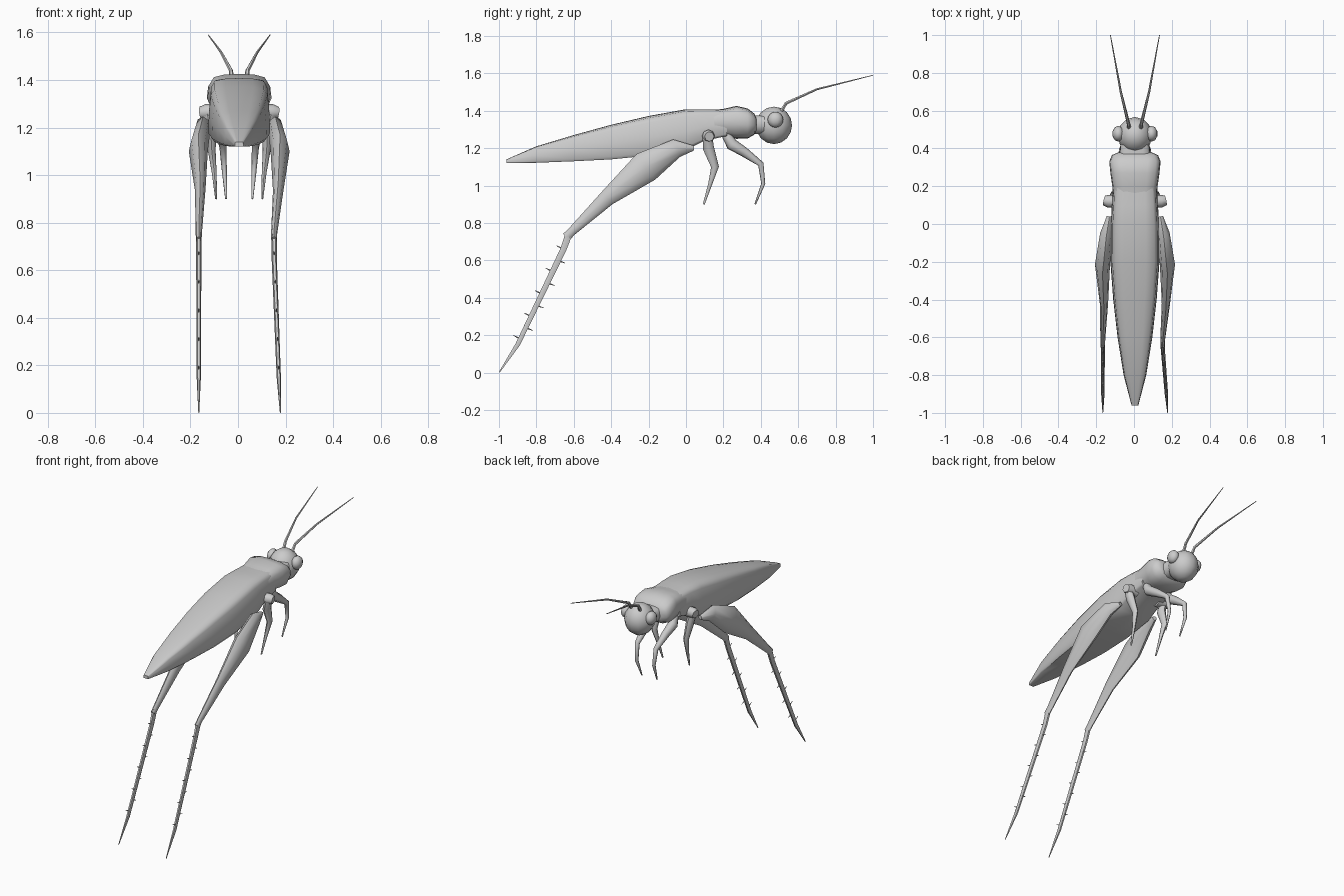
import bpy, bmesh, math
from mathutils import Vector, Matrix

cube = bpy.data.objects.get("Cube")
if cube:
    bpy.data.objects.remove(cube, do_unlink=True)

MID = 0.005  # body centre line

grey = bpy.data.materials.new("plain_grey")
grey.use_nodes = True
grey.diffuse_color = (0.6, 0.6, 0.6, 1)
grey.node_tree.nodes["Principled BSDF"].inputs["Base Color"].default_value = (0.6, 0.6, 0.6, 1)


def finish(name, bm, angle=50):
    bmesh.ops.recalc_face_normals(bm, faces=bm.faces)
    mesh = bpy.data.meshes.new(name)
    bm.to_mesh(mesh)
    bm.free()
    mesh.materials.append(grey)
    obj = bpy.data.objects.new(name, mesh)
    bpy.context.collection.objects.link(obj)
    bpy.ops.object.select_all(action='DESELECT')
    obj.select_set(True)
    bpy.context.view_layer.objects.active = obj
    bpy.ops.object.shade_smooth_by_angle(angle=math.radians(angle))
    return obj


def loft(bm, rings):
    """Skin a list of closed rings of points and cap both ends."""
    loops = [[bm.verts.new(p) for p in ring] for ring in rings]
    for a, b in zip(loops, loops[1:]):
        for i in range(len(a)):
            j = (i + 1) % len(a)
            bm.faces.new((a[i], a[j], b[j], b[i]))
    bm.faces.new(loops[0])
    bm.faces.new(loops[-1])


def hull(name, stations, half_section, angle=50):
    """Stations are (y, half width, bottom, top); the section is mirrored."""
    section = half_section + [(-x, z) for x, z in reversed(half_section) if x > 0]
    bm = bmesh.new()
    loft(bm, [[(MID + x * w, y, lo + z * (hi - lo)) for x, z in section]
              for y, w, lo, hi in stations])
    return finish(name, bm, angle)


def limb(name, path, sides=8):
    """Path entries are (x, y, z, side radius, depth radius)."""
    bm = bmesh.new()
    pts = [Vector(p[:3]) for p in path]
    rings = []
    for i, p in enumerate(path):
        t = (pts[min(i + 1, len(pts) - 1)] - pts[max(i - 1, 0)]).normalized()
        ref = Vector((1, 0, 0)) if abs(t.x) < 0.9 else Vector((0, 1, 0))
        u = (ref - t * ref.dot(t)).normalized()
        v = t.cross(u)
        rings.append([pts[i] + u * p[3] * math.cos(a) + v * p[4] * math.sin(a)
                      for a in (math.tau * k / sides for k in range(sides))])
    loft(bm, rings)
    return finish(name, bm)


def ball(name, centre, size, segments, rows, turn=0):
    bm = bmesh.new()
    mat = (Matrix.Translation(centre) @ Matrix.Rotation(turn, 4, 'Y')
           @ Matrix.Diagonal((*size, 1)))
    bmesh.ops.create_uvsphere(bm, u_segments=segments, v_segments=rows, radius=1, matrix=mat)
    return finish(name, bm)


# Folded wings and abdomen
hull("folded_wings", [
    (-0.96, 0.018, 1.12, 1.14), (-0.8, 0.06, 1.122, 1.21), (-0.6, 0.092, 1.13, 1.27),
    (-0.4, 0.115, 1.14, 1.325), (-0.2, 0.13, 1.16, 1.372), (0.0, 0.128, 1.19, 1.408),
    (0.1, 0.122, 1.24, 1.408), (0.22, 0.115, 1.265, 1.405)],
    [(0, 1), (0.45, 0.99), (0.8, 0.95), (0.92, 0.83), (0.98, 0.45), (1, 0.08),
     (0.9, 0), (0, 0)])

# Collar plate, neck and head
ROUND = [(0, 1), (0.5, 0.98), (0.82, 0.92), (0.96, 0.75), (1, 0.45), (0.85, 0.15),
         (0.5, 0.02), (0, 0)]
hull("collar", [
    (0.12, 0.114, 1.25, 1.402), (0.2, 0.12, 1.262, 1.41), (0.27, 0.13, 1.25, 1.426),
    (0.33, 0.136, 1.252, 1.412), (0.365, 0.122, 1.272, 1.385), (0.378, 0.09, 1.29, 1.36)], ROUND)
hull("neck", [(0.34, 0.085, 1.275, 1.375), (0.44, 0.075, 1.275, 1.375)], ROUND)
ball("head", (MID, 0.47, 1.322), (0.092, 0.097, 0.1), 12, 8)

# Paired parts; hind legs differ in knee and foot position
for side, s, knee, foot in (("left", 1, 0.152, 0.178), ("right", -1, -0.165, -0.165)):
    def mirrored(path):
        return [(MID + s * x, y, z, r, d) for x, y, z, r, d in path]

    ball(side + "_eye", (MID + s * 0.088, 0.478, 1.352), (0.032, 0.042, 0.042), 10, 8)
    limb(side + "_antenna", mirrored([
        (0.03, 0.505, 1.39, 0.011, 0.011), (0.035, 0.535, 1.44, 0.009, 0.009),
        (0.075, 0.7, 1.515, 0.006, 0.006), (0.13, 1.0, 1.59, 0.002, 0.002)]), 6)

    limb(side + "_front_leg", mirrored([
        (0.075, 0.215, 1.27, 0.025, 0.025), (0.082, 0.245, 1.22, 0.03, 0.032),
        (0.075, 0.31, 1.18, 0.024, 0.026), (0.068, 0.4, 1.115, 0.015, 0.016),
        (0.062, 0.413, 1.01, 0.01, 0.011), (0.055, 0.37, 0.9, 0.004, 0.004)]))

    limb(side + "_middle_hip", mirrored([
        (0.08, 0.12, 1.265, 0.034, 0.034), (0.14, 0.12, 1.265, 0.034, 0.034),
        (0.163, 0.125, 1.262, 0.026, 0.026)]))
    limb(side + "_middle_leg", mirrored([
        (0.135, 0.115, 1.26, 0.025, 0.026), (0.12, 0.12, 1.2, 0.024, 0.03),
        (0.115, 0.155, 1.1, 0.016, 0.021), (0.105, 0.13, 1.01, 0.01, 0.011),
        (0.097, 0.095, 0.9, 0.004, 0.005)]))

    limb(side + "_hind_thigh", [
        (MID + s * 0.135, 0.04, 1.2, 0.014, 0.014), (MID + s * 0.152, -0.05, 1.2, 0.032, 0.05),
        (MID + s * 0.172, -0.215, 1.1, 0.04, 0.085),
        (MID + s * 0.164, -0.42, 0.935, 0.022, 0.044),
        (knee, -0.61, 0.755, 0.013, 0.023), (knee, -0.64, 0.725, 0.012, 0.024)])
    ankle = knee * 0.25 + foot * 0.75
    limb(side + "_hind_shin", [
        (knee, -0.625, 0.745, 0.012, 0.022), (knee, -0.655, 0.66, 0.011, 0.019),
        (ankle, -0.9, 0.15, 0.009, 0.014), (foot, -0.998, 0.002, 0.002, 0.003)], 6)

    # Shin spines on alternating edges
    for k in range(9):
        f = k / 8
        base = Vector((knee + (ankle - knee) * f, -0.655 - 0.23 * f, 0.66 - 0.48 * f))
        out = Vector((0, -0.9, 0.45)) if k % 2 == 0 else Vector((0, 0.9, -0.35))
        tip = base + out * 0.042
        limb(f"{side}_shin_spine_{k + 1}", [(*base, 0.005, 0.005), (*tip, 0.0015, 0.0015)], 4)
